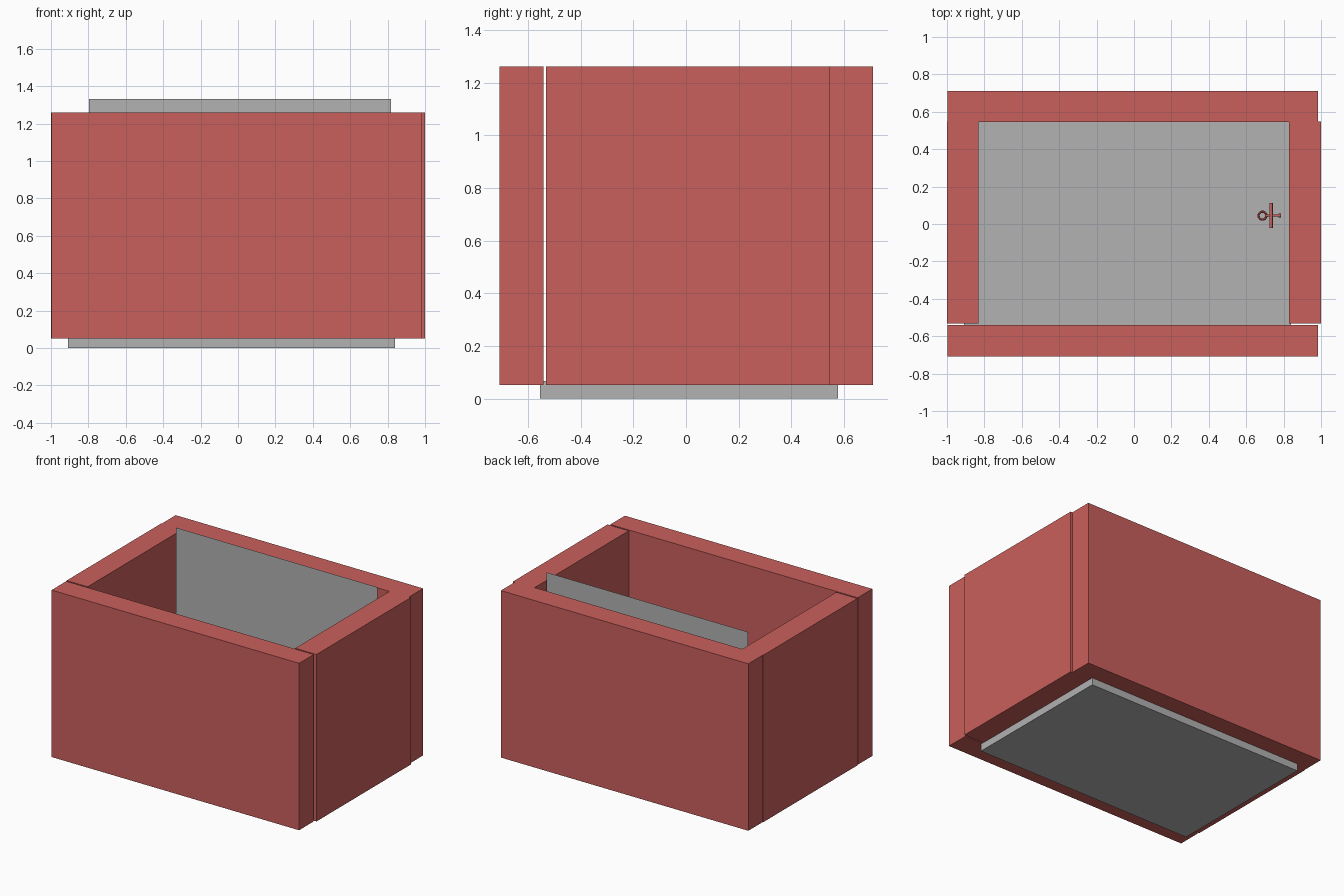
import bpy
import math

if "Cube" in bpy.data.objects:
    bpy.data.objects.remove(bpy.data.objects["Cube"])


def material(name, rgb):
    m = bpy.data.materials.new(name)
    m.diffuse_color = (*rgb, 1)
    m.use_nodes = True
    m.node_tree.nodes["Principled BSDF"].inputs["Base Color"].default_value = m.diffuse_color
    return m


brick = material("brick red", (0.584, 0.117, 0.107))
grey = material("plain grey", (0.445, 0.445, 0.445))


def box(name, x, y, z, mat):
    bpy.ops.mesh.primitive_cube_add(
        size=1, location=[(a + b) / 2 for a, b in (x, y, z)])
    o = bpy.context.object
    o.scale = [b - a for a, b in (x, y, z)]
    bpy.ops.object.transform_apply(location=False, scale=True)
    o.name = name
    o.data.materials.append(mat)
    return o


def rod(name, radius, length, loc, rot):
    bpy.ops.mesh.primitive_cylinder_add(
        vertices=16, radius=radius, depth=length, location=loc, rotation=rot)
    o = bpy.context.object
    o.name = name
    o.data.materials.append(brick)
    bpy.ops.object.shade_smooth_by_angle()
    return o


# Floor slab
box("floor", (-0.91, 0.84), (-0.555, 0.577), (0, 0.067), grey)

# Four thick walls
Z = (0.052, 1.26)
box("front_wall", (-0.996, 0.985), (-0.708, -0.541), Z, brick)
box("back_wall", (-0.996, 0.985), (0.545, 0.71), Z, brick)
box("left_wall", (-1.0, -0.832), (-0.531, 0.547), Z, brick)
box("right_wall", (0.83, 1.0), (-0.531, 0.547), Z, brick)

# Thin upright sheet just in front of the back wall
bpy.ops.mesh.primitive_plane_add(size=1, location=(0.01, 0.43, 0.697),
                                 rotation=(math.pi / 2, 0, 0))
sheet = bpy.context.object
sheet.name = "upright_sheet"
sheet.scale = (1.615, 1.266, 1)
sheet.data.materials.append(grey)

# Small tap inside: pipe, cross handle, end flange and ringed spout
h, ty = 0.6, 0.045
rod("tap_pipe", 0.006, 0.08, (0.745, ty, h), (0, math.pi / 2, 0))
rod("tap_flange", 0.01, 0.014, (0.779, ty, h), (0, math.pi / 2, 0))
rod("tap_handle", 0.009, 0.135, (0.733, ty, h), (math.pi / 2, 0, 0))
bpy.ops.mesh.primitive_torus_add(major_radius=0.021, minor_radius=0.006,
                                 major_segments=20, minor_segments=8,
                                 location=(0.687, ty, h))
ring = bpy.context.object
ring.name = "tap_ring"
ring.data.materials.append(brick)
bpy.ops.object.shade_smooth_by_angle()
